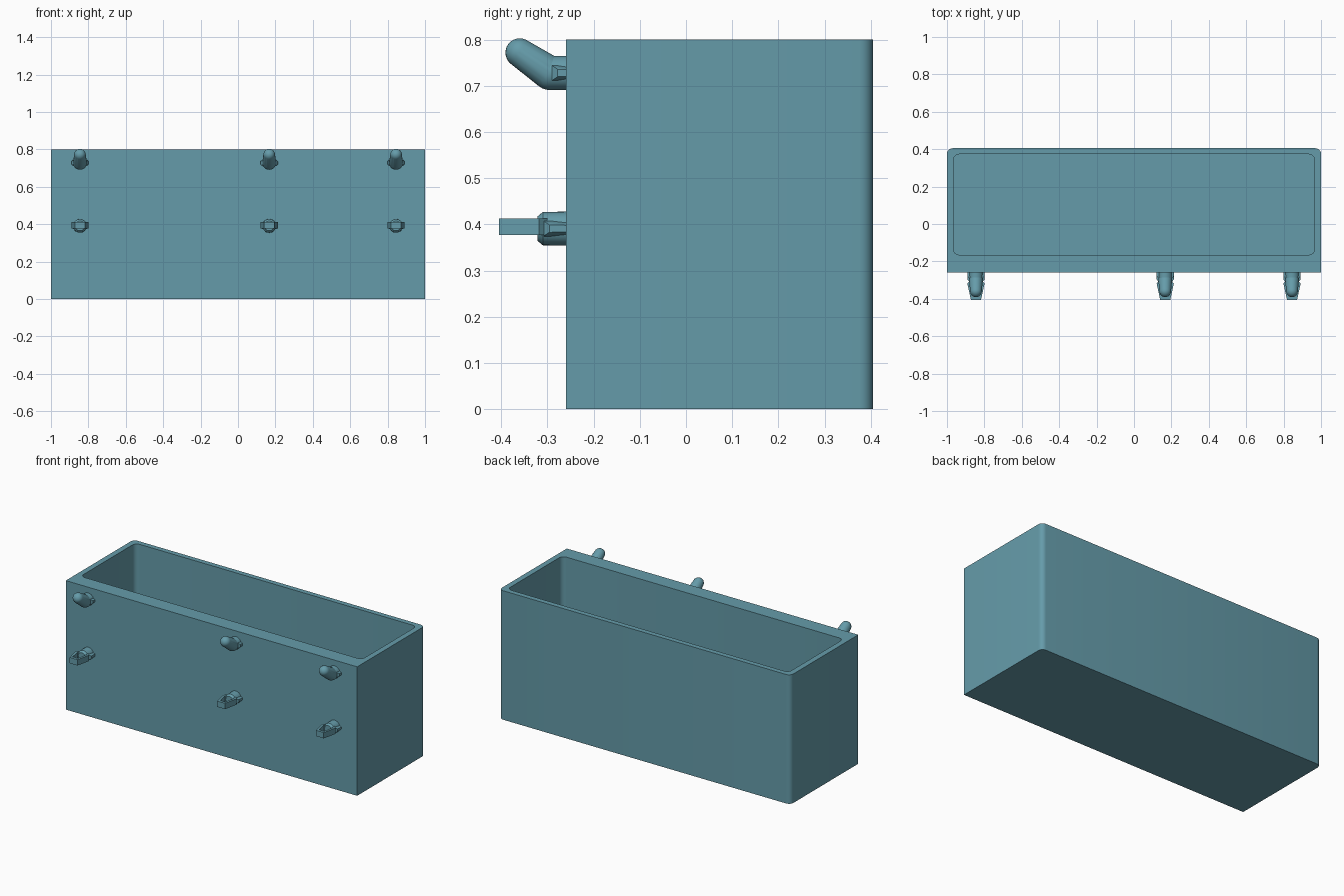
import bpy, bmesh, math
from mathutils import Vector, Matrix

if "Cube" in bpy.data.objects:
    bpy.data.objects.remove(bpy.data.objects["Cube"])

def finish(bm, name, smooth=True):
    bmesh.ops.remove_doubles(bm, verts=bm.verts, dist=1e-5)
    bmesh.ops.recalc_face_normals(bm, faces=bm.faces)
    me = bpy.data.meshes.new(name)
    bm.to_mesh(me)
    bm.free()
    ob = bpy.data.objects.new(name, me)
    bpy.context.collection.objects.link(ob)
    if smooth:
        bpy.ops.object.select_all(action='DESELECT')
        ob.select_set(True)
        bpy.context.view_layer.objects.active = ob
        bpy.ops.object.shade_smooth_by_angle(angle=math.radians(30))
    mat = bpy.data.materials.get("teal") or bpy.data.materials.new("teal")
    mat.diffuse_color = (0.13, 0.33, 0.4, 1)
    mat.use_nodes = True
    mat.node_tree.nodes["Principled BSDF"].inputs["Base Color"].default_value = mat.diffuse_color
    me.materials.append(mat)
    return ob

def outline(x, y0, y1, r_front, r_back, n=6):
    pts = []
    corners = [(x, y1, r_back, 0), (-x, y1, r_back, 90), (-x, y0, r_front, 180), (x, y0, r_front, 270)]
    for cx, cy, r, a in corners:
        ox = cx - math.copysign(r, cx)
        oy = cy - r if cy == y1 else cy + r
        for i in range(n + 1):
            t = math.radians(a + 90 * i / n)
            pts.append((ox + r * math.cos(t), oy + r * math.sin(t)))
    return pts

def skin(rings, name):
    bm = bmesh.new()
    loops = [[bm.verts.new(p) for p in ring] for ring in rings]
    for a, b in zip(loops, loops[1:]):
        n = len(a)
        for i in range(n):
            bm.faces.new((a[i], a[(i + 1) % n], b[(i + 1) % n], b[i]))
    bm.faces.new(loops[0][::-1])
    bm.faces.new(loops[-1])
    return finish(bm, name)

def barrel(x, z, profile, name):
    n = 32
    rings = [[(x + r * math.cos(i * math.tau / n), y, z + r * math.sin(i * math.tau / n))
              for i in range(n)] for y, r in profile]
    return skin(rings, name)

def hull(points, name):
    bm = bmesh.new()
    for p in points:
        bm.verts.new(p)
    res = bmesh.ops.convex_hull(bm, input=bm.verts)
    junk = {v for v in res["geom_interior"] if isinstance(v, bmesh.types.BMVert)}
    bmesh.ops.delete(bm, geom=list(junk), context='VERTS')
    return finish(bm, name)

def ball(c, r):
    bm = bmesh.new()
    bmesh.ops.create_uvsphere(bm, u_segments=24, v_segments=14, radius=r,
                              matrix=Matrix.Translation(c))
    pts = [v.co.copy() for v in bm.verts]
    bm.free()
    return pts

# Open bin with thick mounting wall and rounded far corners
outer = outline(1.0, -0.26, 0.405, 0, 0.03)
inner = outline(0.965, -0.165, 0.373, 0.03, 0.03)
skin([[(x, y, z) for x, y in o] for o, z in
      ((outer, 0), (outer, 0.8), (inner, 0.8), (inner, 0.035))], "bin")

def side_barbs(x, z, y):
    # small flared ribs on both sides of a peg
    for s in (-1, 1):
        pts = []
        for yy, xo, h in ((-0.25, 0.046, 0.007), (y + 0.012, 0.046, 0.008), (y, 0.037, 0.016)):
            for sz in (-1, 1):
                pts += [(x + s * xo, yy, z + sz * h), (x + s * 0.02, yy, z + sz * 0.018)]
        hull(pts, "peg_barb")

for x in (-0.845, 0.167, 0.845):
    # Upper hook: straight shank and raised rounded tip
    zu = 0.728
    barrel(x, zu, ((-0.25, 0.037), (-0.295, 0.037)), "hook_shank")
    hull(ball((x, -0.295, zu), 0.037) + ball((x, -0.36, 0.772), 0.031), "hook_tip")
    side_barbs(x, zu, -0.29)

    # Lower peg: stub with chamfered end
    zl = 0.391
    barrel(x, zl, ((-0.25, 0.037), (-0.31, 0.036), (-0.322, 0.026)), "peg_stub")
    side_barbs(x, zl, -0.308)

    # Spring clip loop tapering to the front
    o = [(0.03, -0.30), (0.046, -0.318), (0.027, -0.405)]
    i = [(0.015, -0.30), (0.03, -0.322), (0.018, -0.388)]
    rim = lambda p: [(x + a, b) for a, b in p] + [(x - a, b) for a, b in reversed(p)]
    ro, ri = rim(o), rim(i)
    bm = bmesh.new()
    z0, z1 = 0.377, 0.413
    L = [[bm.verts.new((*p, z)) for p in r] for r, z in ((ro, z0), (ro, z1), (ri, z1), (ri, z0))]
    for k in range(4):
        a, b = L[k], L[(k + 1) % 4]
        for j in range(6):
            bm.faces.new((a[j], a[(j + 1) % 6], b[(j + 1) % 6], b[j]))
    finish(bm, "peg_clip", False)
